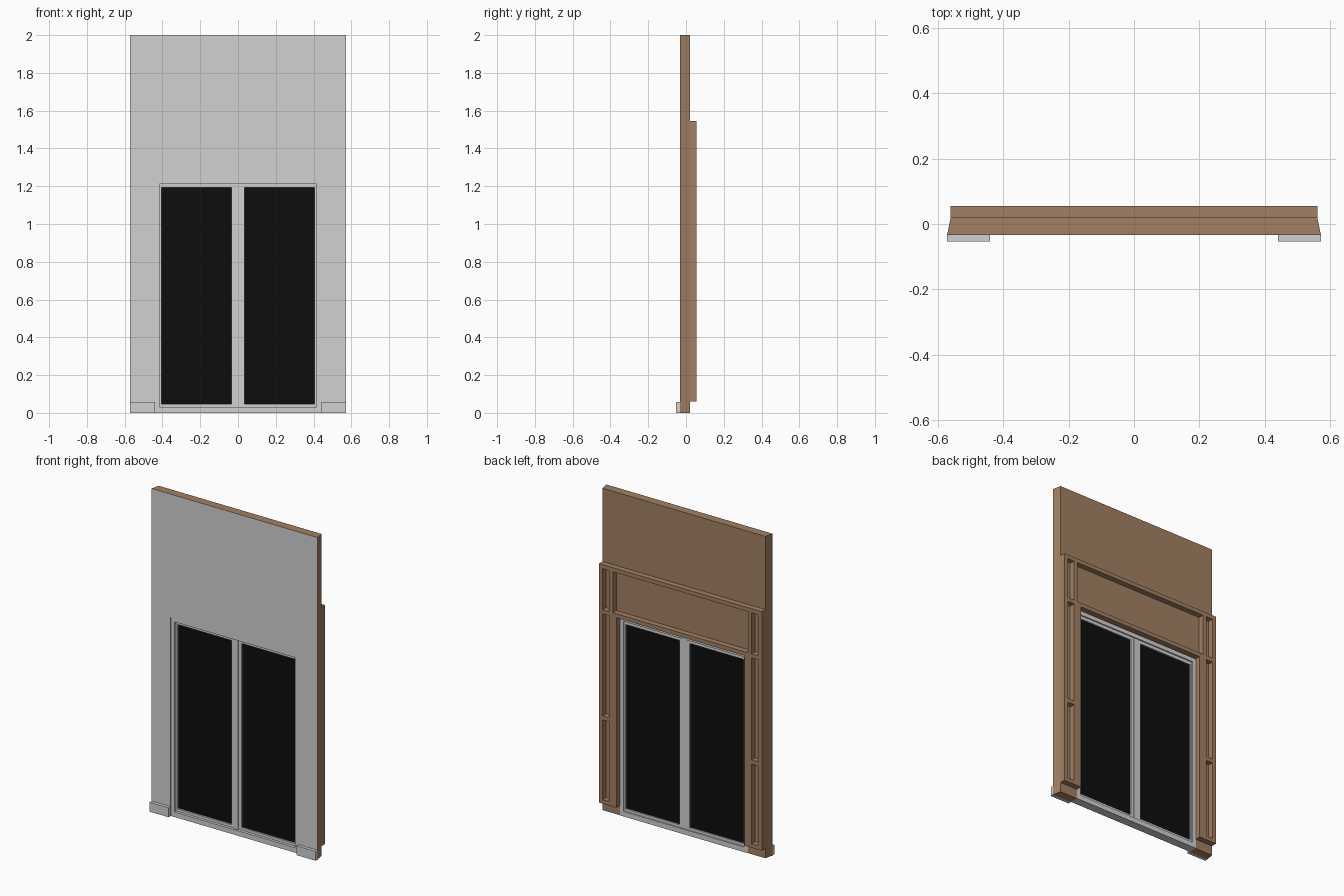
import bpy, bmesh

if "Cube" in bpy.data.objects:
    bpy.data.objects.remove(bpy.data.objects["Cube"])


def material(name, color):
    m = bpy.data.materials.new(name)
    m.diffuse_color = (*color, 1)
    m.use_nodes = True
    m.node_tree.nodes["Principled BSDF"].inputs["Base Color"].default_value = m.diffuse_color
    return m


WOOD = material("brown wood", (0.36, 0.215, 0.125))
GRAY = material("light gray", (0.64, 0.64, 0.64))
BLACK = material("black glass", (0.004, 0.004, 0.004))


def finish(name, bm, *mats):
    bmesh.ops.recalc_face_normals(bm, faces=bm.faces)
    me = bpy.data.meshes.new(name)
    bm.to_mesh(me)
    bm.free()
    for m in mats:
        me.materials.append(m)
    ob = bpy.data.objects.new(name, me)
    bpy.context.collection.objects.link(ob)
    return ob


def add_box(bm, x0, x1, y0, y1, z0, z1):
    vs = bmesh.ops.create_cube(bm, size=1)["verts"]
    for v in vs:
        v.co.x = x1 if v.co.x > 0 else x0
        v.co.y = y1 if v.co.y > 0 else y0
        v.co.z = z1 if v.co.z > 0 else z0


def boxes(name, mat, *dims):
    bm = bmesh.new()
    for d in dims:
        add_box(bm, *d)
    return finish(name, bm, mat)


def add_frame(name, mat, x0, x1, z0, z1, y0, y1, side, out, top, bottom):
    """Rectangular frame; side is the left width, out is the right width."""
    return boxes(name, mat,
                 (x0, x0 + side, y0, y1, z0, z1),
                 (x1 - out, x1, y0, y1, z0, z1),
                 (x0 + side, x1 - out, y0, y1, z1 - top, z1),
                 (x0 + side, x1 - out, y0, y1, z0, z0 + bottom))


FRONT, BACK, REAR = -0.033, 0.02, 0.055
OPEN_X, OPEN_Z = 0.44, 1.235

# Wall slab: door-shaped notch, sides taper inward to the back, painted front
bm = bmesh.new()
rings = []
for y, w in ((FRONT, 0.571), (BACK, 0.56)):
    outline = [(-w, 0), (-w, 2), (w, 2), (w, 0), (OPEN_X, 0),
               (OPEN_X, OPEN_Z), (-OPEN_X, OPEN_Z), (-OPEN_X, 0)]
    rings.append([bm.verts.new((x, y, z)) for x, z in outline])
a, b = rings
painted = bm.faces.new(a)
painted.material_index = 1
bm.faces.new(b)
for i in range(len(a)):
    j = (i + 1) % len(a)
    bm.faces.new((a[i], a[j], b[j], b[i]))
finish("wall_panel", bm, WOOD, GRAY)

# Fixed casing lining the opening, with a threshold and centre post
add_frame("window_casing", GRAY, -OPEN_X, OPEN_X, 0, OPEN_Z, FRONT + 0.002,
          BACK + 0.002, 0.025, 0.025, 0.023, 0.031)
boxes("centre_post", GRAY, (-0.014, 0.014, -0.02, 0.016, 0.031, 1.212))

# Two sashes with glass, baseboards and side framing, mirrored in x
T = 0.025
for s, label in ((-1, "left"), (1, "right")):
    def mx(x0, x1):
        return sorted((s * x0, s * x1))

    inner, outer = (0.021, 0.010)
    l, r = (inner, outer) if s > 0 else (outer, inner)
    add_frame(label + "_sash", GRAY, *mx(0.014, 0.415), 0.031, 1.212,
              -0.014, 0.014, l, r, 0.02, 0.016)
    boxes(label + "_glass", BLACK, (*mx(0.03, 0.41), -0.004, 0.006, 0.04, 1.2))
    boxes(label + "_baseboard", GRAY, (*mx(0.44, 0.571), -0.053, FRONT, 0, 0.058))
    boxes(label + "_studs", WOOD,
          (*mx(0.56 - T, 0.56), BACK, REAR, 0.06, 1.52),
          (*mx(0.465, 0.49), BACK, REAR, 0.06, 1.52),
          (*mx(0.44, 0.465), BACK, REAR, 0.06, 1.24))
    boxes(label + "_blocking", WOOD,
          *[(*mx(0.49, 0.56 - T), BACK, REAR, z, z + T) for z in (0.06, 0.58, 1.24)])

# Horizontal rails of the rear framing
boxes("header_rail", WOOD, (-0.465, 0.465, BACK, REAR, 1.24, 1.24 + T))
boxes("top_rail", WOOD, (-0.56, 0.56, BACK, REAR, 1.52, 1.545))
